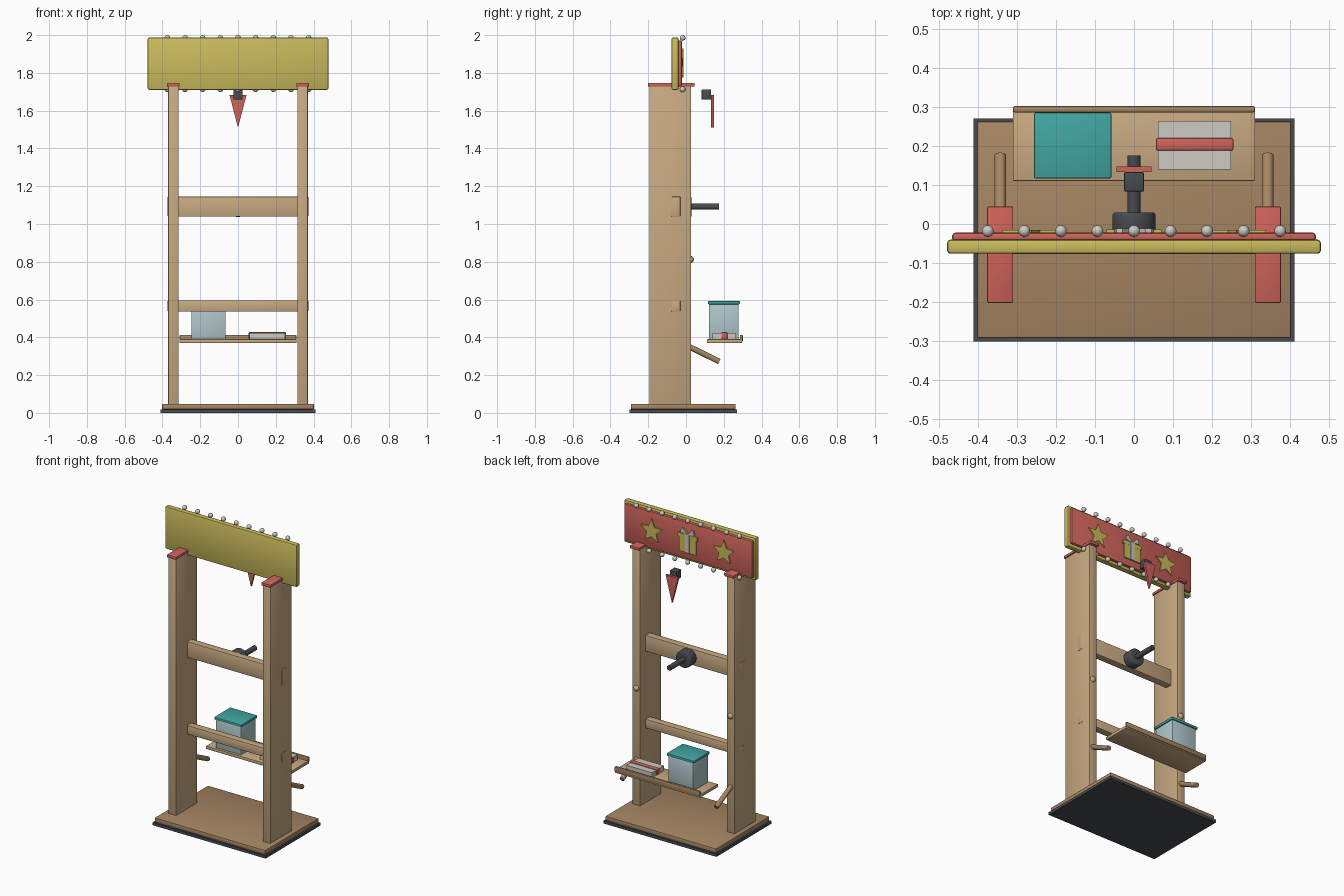
import bpy, bmesh, math
from mathutils import Vector

if "Cube" in bpy.data.objects:
    bpy.data.objects.remove(bpy.data.objects["Cube"])


def srgb(r, g, b):
    f = lambda c: c / 12.92 if c <= 0.04045 else ((c + 0.055) / 1.055) ** 2.4
    return (f(r / 255), f(g / 255), f(b / 255), 1)


def mat(name, *rgb):
    m = bpy.data.materials.new(name)
    m.diffuse_color = srgb(*rgb)
    m.use_nodes = True
    m.node_tree.nodes["Principled BSDF"].inputs["Base Color"].default_value = m.diffuse_color
    return m


LIGHT = mat("light wood", 200, 170, 130)
DARK = mat("dark wood", 166, 134, 99)
METAL = mat("dark metal", 72, 75, 80)
RED = mat("coral red", 206, 99, 90)
GOLD = mat("mustard yellow", 202, 187, 92)
SILVER = mat("pale silver", 203, 202, 194)
TEAL = mat("teal", 66, 166, 161)
GLASS = mat("pale blue", 176, 199, 204)


def finish(bm, name, material, bevel=0.0, segs=2, smooth=False):
    bmesh.ops.recalc_face_normals(bm, faces=bm.faces)
    if bevel:
        edges = [e for e in bm.edges if e.calc_face_angle(0) > 0.6]
        bmesh.ops.bevel(bm, geom=edges, offset=bevel, segments=segs,
                        affect='EDGES', profile=0.5, clamp_overlap=True)
    me = bpy.data.meshes.new(name)
    bm.to_mesh(me)
    bm.free()
    me.materials.append(material)
    ob = bpy.data.objects.new(name, me)
    bpy.context.collection.objects.link(ob)
    if smooth or bevel:
        bpy.ops.object.select_all(action='DESELECT')
        ob.select_set(True)
        bpy.context.view_layer.objects.active = ob
        bpy.ops.object.shade_smooth_by_angle(angle=math.radians(35))
    return ob


def box(name, x, y, z, material, bevel=0.0):
    """Box given by (min, max) ranges."""
    bm = bmesh.new()
    bmesh.ops.create_cube(bm, size=1)
    for v in bm.verts:
        v.co = [r[0] + (c + 0.5) * (r[1] - r[0]) for c, r in zip(v.co, (x, y, z))]
    return finish(bm, name, material, bevel)


def rod(name, a, b, r, material, bevel=0.0, sides=32):
    a, b = Vector(a), Vector(b)
    bm = bmesh.new()
    bmesh.ops.create_cone(bm, cap_ends=True, segments=sides, radius1=r, radius2=r,
                          depth=(b - a).length)
    rot = (b - a).to_track_quat('Z', 'Y')
    for v in bm.verts:
        v.co = rot @ v.co + (a + b) / 2
    return finish(bm, name, material, bevel, 3, True)


def ball(name, c, r, material):
    bm = bmesh.new()
    bmesh.ops.create_uvsphere(bm, u_segments=16, v_segments=10, radius=r)
    bmesh.ops.translate(bm, verts=bm.verts, vec=c)
    return finish(bm, name, material, smooth=True)


def plate(name, pts, y0, y1, material):
    """Outline in x/z pulled from y0 to y1."""
    bm = bmesh.new()
    f = bm.faces.new([bm.verts.new((x, y0, z)) for x, z in pts])
    ext = bmesh.ops.extrude_face_region(bm, geom=[f])
    bmesh.ops.translate(bm, vec=(0, y1 - y0, 0),
                        verts=[g for g in ext['geom'] if isinstance(g, bmesh.types.BMVert)])
    return finish(bm, name, material)


# Base
box("base_pad", (-0.41, 0.41), (-0.30, 0.27), (0, 0.018), METAL)
box("base_board", (-0.402, 0.402), (-0.292, 0.263), (0.018, 0.048), DARK, 0.005)

# Posts with caps, slanted pegs and knobs
for s, side in ((-1, "left"), (1, "right")):
    span = lambda a, b: tuple(sorted((s * a, s * b)))
    box(side + "_post", span(0.314, 0.37), (-0.193, 0.027), (0.045, 1.73), LIGHT, 0.003)
    box(side + "_post_cap", span(0.309, 0.376), (-0.202, 0.045), (1.728, 1.747), RED, 0.004)
    rod(side + "_peg", (s * 0.342, 0.01, 0.354), (s * 0.342, 0.176, 0.272), 0.015, DARK)
    ball(side + "_knob", (s * 0.342, 0.022, 0.812), 0.02, LIGHT)

# Cross rails
box("upper_rail", (-0.372, 0.372), (-0.077, -0.03), (1.04, 1.145), LIGHT, 0.003)
box("lower_rail", (-0.372, 0.372), (-0.077, -0.03), (0.537, 0.595), LIGHT, 0.003)

# Axle on the upper rail
rod("axle_hub", (0, -0.035, 1.092), (0, 0.03, 1.092), 0.055, METAL, 0.008)
rod("axle_rod", (0, 0.0, 1.092), (0, 0.175, 1.092), 0.0165, METAL)

# Pointer
box("pointer_mount", (-0.025, 0.025), (0.083, 0.133), (1.658, 1.712), METAL, 0.003)
plate("pointer", [(-0.045, 1.683), (0.045, 1.683), (0, 1.51)], 0.133, 0.147, RED)

# Sign board
box("sign_back", (-0.478, 0.478), (-0.076, -0.04), (1.71, 1.988), GOLD, 0.008)
box("sign_panel", (-0.465, 0.465), (-0.045, -0.022), (1.728, 1.972), RED, 0.008)
for i in range(9):
    for z, row in ((1.985, "top"), (1.713, "bottom")):
        ball(f"{row}_bulb_{i}", (-0.374 + i * 0.0935, -0.018, z), 0.015, SILVER)

# Stars and gift emblem
for s in (-1, 1):
    star = []
    for k in range(10):
        r, a = (0.08, 0.036)[k % 2], math.pi / 2 + k * math.pi / 5
        star.append((s * 0.262 + r * math.cos(a), 1.848 + r * math.sin(a)))
    plate("star", star, -0.024, -0.015, GOLD)
box("gift_body", (-0.062, 0.062), (-0.024, -0.015), (1.775, 1.88), GOLD)
box("gift_lid", (-0.07, 0.07), (-0.024, -0.014), (1.868, 1.894), GOLD)
box("gift_ribbon", (-0.014, 0.014), (-0.024, -0.012), (1.775, 1.897), SILVER)
for s in (-1, 1):
    plate("gift_bow", [(0, 1.892), (s * 0.05, 1.9), (s * 0.045, 1.928), (s * 0.03, 1.93)],
          -0.024, -0.012, SILVER)

# Tray with rounded back lip
box("tray", (-0.31, 0.31), (0.11, 0.297), (0.37, 0.39), LIGHT, 0.003)
box("tray_lip", (-0.31, 0.31), (0.285, 0.302), (0.378, 0.413), DARK, 0.006)

# Lidded bin
box("bin", (-0.247, -0.065), (0.122, 0.278), (0.39, 0.577), GLASS, 0.003)
box("bin_lid", (-0.256, -0.058), (0.117, 0.285), (0.575, 0.592), TEAL, 0.004)

# Ticket bundle with band
box("ticket_bundle", (0.062, 0.248), (0.14, 0.264), (0.39, 0.423), SILVER)
box("bundle_band", (0.056, 0.255), (0.187, 0.22), (0.39, 0.428), RED, 0.006)
